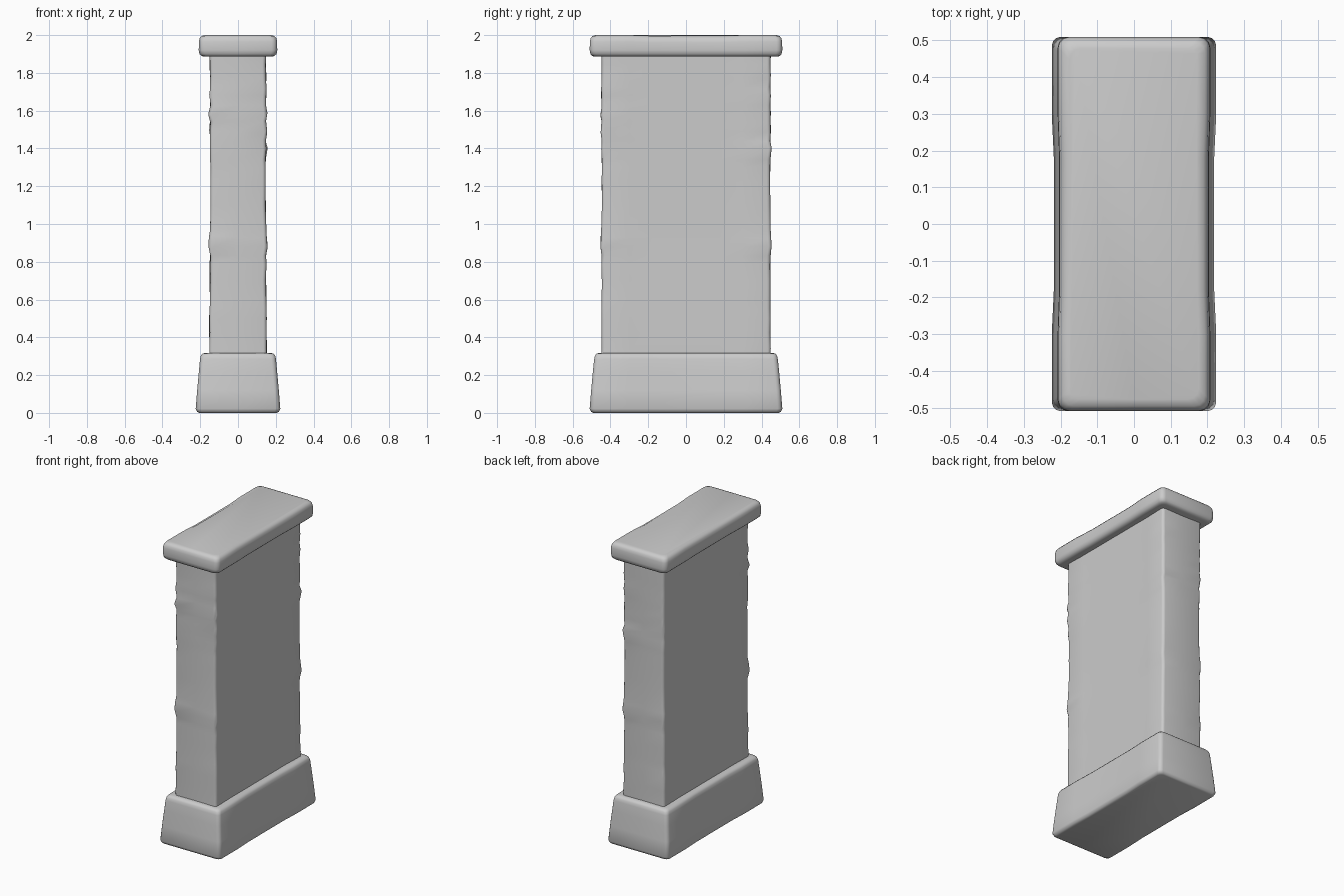
import bpy, bmesh, math, random

if "Cube" in bpy.data.objects:
    bpy.data.objects.remove(bpy.data.objects["Cube"])

random.seed(4)

stone = bpy.data.materials.new("grey stone")
stone.diffuse_color = (0.6, 0.6, 0.6, 1)
stone.use_nodes = True
stone.node_tree.nodes["Principled BSDF"].inputs["Base Color"].default_value = stone.diffuse_color


def section(hx, hy, r):
    """Rounded rectangle, counter-clockwise, with extra points along the sides.
    Each entry is (x, y, corner index or -1)."""
    pts = []
    corners = [(1, 1), (-1, 1), (-1, -1), (1, -1)]
    for i, (sx, sy) in enumerate(corners):
        for k in range(4):
            a = math.radians(90 * i + 30 * k)
            pts.append((sx * (hx - r) + r * math.cos(a),
                        sy * (hy - r) + r * math.sin(a), i))
        if i % 2 == 0:      # short end faces, front and back
            pts.append((0, sy * hy, -1))
        else:               # broad side faces
            for y in (-0.3, -0.18, 0.18, 0.3):
                pts.append((sx * hx, -sy * y * -1 if sx > 0 else -y, -1))
    return pts


def loft(name, rings, r, deform=None):
    """Skin stacked sections; rings are (z, half x, half y)."""
    bm = bmesh.new()
    loops = []
    for n, (z, hx, hy) in enumerate(rings):
        pts = section(hx, hy, r)
        # keep the broad-side points in perimeter order
        right = sorted([p for p in pts[-4:]], key=lambda p: p[1])
        pts = pts[:-4] + right
        loop = []
        for x, y, c in pts:
            p = (x, y, z)
            if deform:
                p = deform(n, c, x, y, z)
            loop.append(bm.verts.new(p))
        loops.append(loop)
    for a, b in zip(loops, loops[1:]):
        for i in range(len(a)):
            j = (i + 1) % len(a)
            bm.faces.new((a[i], a[j], b[j], b[i]))
    bm.faces.new(loops[0][::-1])
    bm.faces.new(loops[-1])
    bmesh.ops.recalc_face_normals(bm, faces=bm.faces)
    me = bpy.data.meshes.new(name)
    bm.to_mesh(me)
    bm.free()
    me.materials.append(stone)
    ob = bpy.data.objects.new(name, me)
    bpy.context.collection.objects.link(ob)
    bpy.ops.object.select_all(action='DESELECT')
    ob.select_set(True)
    bpy.context.view_layer.objects.active = ob
    bpy.ops.object.shade_smooth_by_angle(angle=math.radians(45))
    return ob


# tapered plinth, its middle third slightly set in
def plinth_shape(n, c, x, y, z):
    if abs(y) < 0.2:
        x *= 0.975
    return (x, y, z)


loft("plinth", [(0, 0.205, 0.492), (0.006, 0.217, 0.503), (0.022, 0.224, 0.51),
                (0.12, 0.216, 0.502), (0.22, 0.207, 0.493), (0.285, 0.201, 0.486),
                (0.303, 0.197, 0.482), (0.314, 0.188, 0.474), (0.318, 0.17, 0.456)],
     0.025, plinth_shape)

# worn shaft: chipped corners, smooth broad faces
heights = [0.29, 0.34, 0.42, 0.5, 0.55, 0.6, 0.7, 0.79, 0.83, 0.88, 0.93, 0.97,
           1.1, 1.22, 1.3, 1.34, 1.4, 1.44, 1.49, 1.54, 1.58, 1.63, 1.68, 1.72,
           1.78, 1.85, 1.9]
swollen = [(0.84, 0.95), (1.38, 1.42), (1.47, 1.52), (1.57, 1.6), (1.66, 1.7)]
chips = [[random.uniform(-0.006, 0.004) for _ in range(4)] for _ in heights]


def worn(n, c, x, y, z):
    if c < 0:
        return (x, y, z)
    d = chips[n][c]
    if any(lo <= z <= hi for lo, hi in swollen):
        d += 0.009
    if 0.97 < z < 1.31:
        d *= 0.4
    return (x + math.copysign(d, x), y + math.copysign(d * 0.7, y),
            z + random.uniform(-0.008, 0.008) * (0.3 < z < 1.88))


loft("shaft", [(z, 0.149 - 0.004 * min(1, max(0, (z - 0.4) / 0.5)), 0.445)
               for z in heights], 0.018, worn)


# capstone with rounded rim and a slightly uneven middle
def cap_shape(n, c, x, y, z):
    if abs(y) < 0.2:
        x *= 0.98
        if z > 1.96:
            z -= 0.004
    return (x, y, z)


loft("capstone", [(1.886, 0.178, 0.48), (1.889, 0.192, 0.496), (1.9, 0.204, 0.506),
                  (1.92, 0.208, 0.51), (1.965, 0.207, 0.509), (1.983, 0.203, 0.505),
                  (1.995, 0.193, 0.496), (2.0, 0.176, 0.478)], 0.03, cap_shape)
